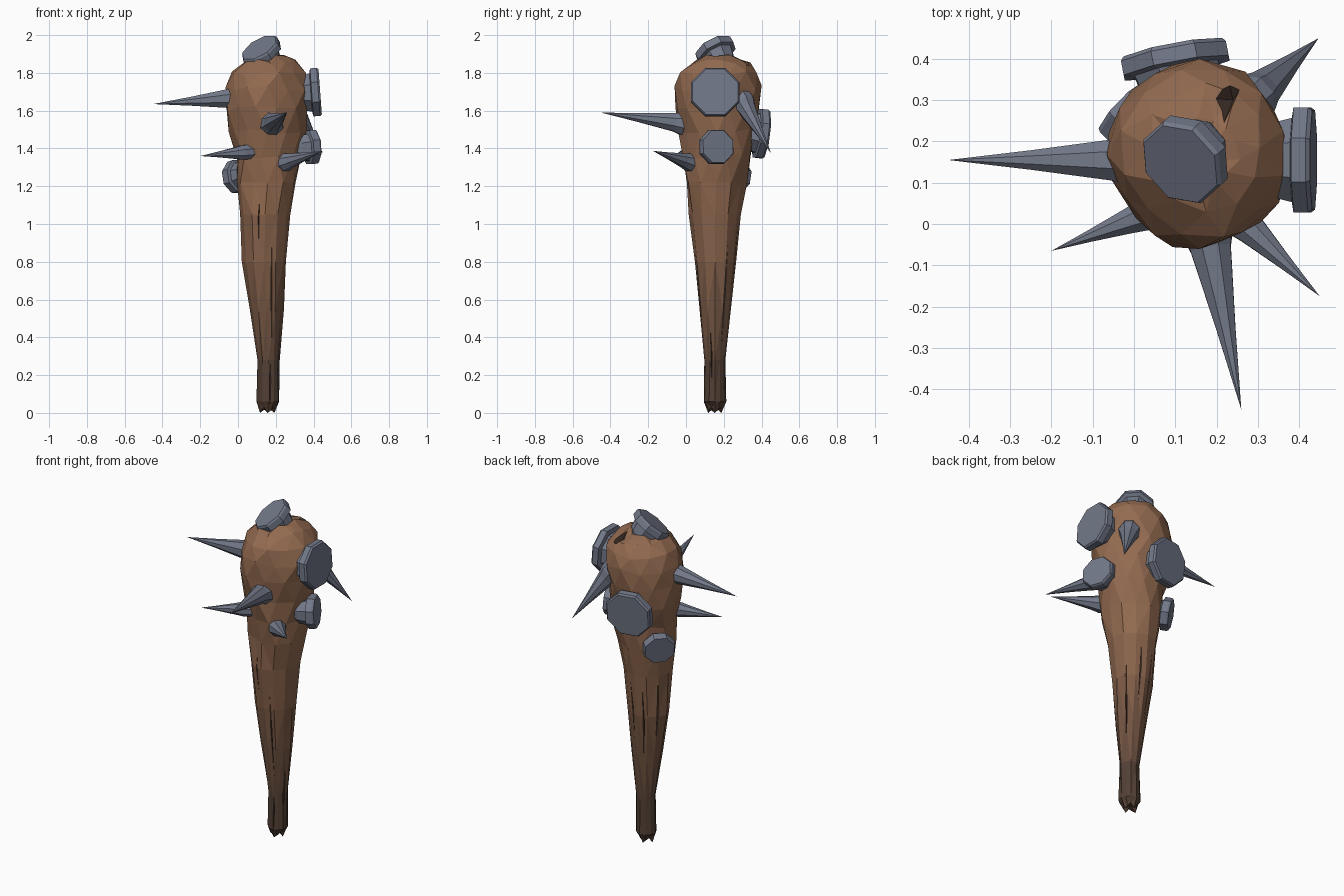
import bpy, bmesh, math, random
from mathutils import Vector

if "Cube" in bpy.data.objects:
    bpy.data.objects.remove(bpy.data.objects["Cube"])

random.seed(4)
SIDES = 12


def material(name, rgb):
    m = bpy.data.materials.new(name)
    m.diffuse_color = (*rgb, 1)
    m.use_nodes = True
    m.node_tree.nodes["Principled BSDF"].inputs["Base Color"].default_value = m.diffuse_color
    return m


def finish(name, bm, mats):
    bmesh.ops.recalc_face_normals(bm, faces=bm.faces)
    me = bpy.data.meshes.new(name)
    bm.to_mesh(me)
    bm.free()
    ob = bpy.data.objects.new(name, me)
    bpy.context.collection.objects.link(ob)
    for m in mats:
        me.materials.append(m)
    return ob


metal = material("iron", (0.17, 0.19, 0.25))
dark, light = Vector((0.085, 0.05, 0.035)), Vector((0.29, 0.145, 0.08))
woods = [material(f"wood_{i}", dark.lerp(light, i / 5)) for i in range(6)]

# Club outline: z, x min, x max, y min, y max
RINGS = [
    (0.02, .12, .195, .115, .19), (0.06, .10, .22, .095, .21),
    (0.28, .103, .218, .10, .207), (0.55, .063, .24, .07, .235),
    (0.80, .024, .257, .045, .265), (1.05, .008, .278, .015, .29),
    (1.22, .0, .312, .0, .32), (1.36, -.015, .345, -.012, .348),
    (1.49, -.055, .362, -.035, .368), (1.61, -.062, .365, -.055, .382),
    (1.72, -.055, .372, -.055, .39), (1.80, -.03, .36, -.03, .372),
    (1.86, .035, .315, .035, .335), (1.885, .1, .25, .1, .26),
]


def surface(z, a, off=0.0):
    """Point on the club outline at height z and angle a."""
    for lo, hi in zip(RINGS, RINGS[1:]):
        if lo[0] <= z <= hi[0]:
            break
    t = (z - lo[0]) / (hi[0] - lo[0])
    x0, x1, y0, y1 = (p + (q - p) * t for p, q in zip(lo[1:], hi[1:]))
    return Vector(((x0 + x1) / 2 + ((x1 - x0) / 2 + off) * math.cos(a),
                   (y0 + y1) / 2 + ((y1 - y0) / 2 + off) * math.sin(a), z))


# Wooden club, faceted
bm = bmesh.new()
loops = []
for k, r in enumerate(RINGS):
    z, rough = r[0], 0.004 if r[0] < 1.2 else 0.011
    loop = []
    for i in range(SIDES):
        a = 2 * math.pi * (i + (0.5 if k >= 7 and k % 2 else 0)) / SIDES
        p = surface(z, a, random.uniform(-rough, rough))
        if k == 0:
            p.z = 0.03 * (i % 3) / 2
        elif 6 < k:
            p.z += random.uniform(-.014, .014)
        loop.append(bm.verts.new(p))
    loops.append(loop)
for a, b in zip(loops, loops[1:]):
    for i in range(SIDES):
        j = (i + 1) % SIDES
        bm.faces.new((a[i], a[j], b[j], b[i]))
for loop, z in ((loops[0], 0.03), (loops[-1], 1.89)):
    c = bm.verts.new((0.155, 0.155, z))
    for i in range(SIDES):
        bm.faces.new((loop[i], loop[(i + 1) % SIDES], c))
bmesh.ops.triangulate(bm, faces=bm.faces[:])
for f in bm.faces:
    f.material_index = min(5, int(f.calc_center_median().z / 1.1 * 5))
club = finish("club", bm, woods)

# Cracks in the wood: thin wedges cut from the surface
bm = bmesh.new()


def wedge(points):
    vs = [bm.verts.new(p) for p in points]
    bmesh.ops.convex_hull(bm, input=vs)


def crack(deg, z0, z1, width=0.007, depth=0.03):
    a, zm = math.radians(deg), (z0 + z1) / 2
    side = Vector((-math.sin(a), math.cos(a), 0)) * width
    mid = surface(zm, a, 0.03)
    wedge([surface(z0, a, .004), surface(z1, a, .004),
           mid + side, mid - side, surface(zm, a, -depth)])


for c in [(-105, .86, 1.18), (-72, .35, 1.0), (35, .3, .95), (75, .6, 1.1),
          (110, .5, 1.02), (150, .62, 1.12), (-20, .08, .5), (-80, .04, .3)]:
    crack(*c)
# Split in the crown behind the top nail
wedge([(.2, .2, 1.95), (.3, .4, 1.92), (.21, .43, 1.92), (.24, .3, 1.81), (.13, .31, 1.95)])
cutter = finish("crack_cutter", bm, [])
cutter.hide_render = True
mod = club.modifiers.new("cracks", 'BOOLEAN')
mod.operation, mod.object, mod.solver = 'DIFFERENCE', cutter, 'EXACT'
dg = bpy.context.evaluated_depsgraph_get()
club.data = bpy.data.meshes.new_from_object(club.evaluated_get(dg))
club.modifiers.clear()
bpy.data.objects.remove(cutter)


# Nails: an eight-sided head on one side, the shank pierces the wood to a point
def nail(name, head, tip, R, shank, exposed):
    head, tip = Vector(head), Vector(tip)
    axis = tip - head
    n = axis.length
    rot = axis.to_track_quat('Z', 'Y')
    profile = [(0, .94 * R), (.01, R), (.045, R), (.05, .8 * R), (.1, .7 * R),
               (.14, shank), (n - exposed - .04, shank * 1.25),
               (n - exposed, shank), (n - exposed * .5, shank * .47)]
    bm = bmesh.new()
    rings = []
    for d, r in profile:
        rings.append([bm.verts.new(head + rot @ Vector((
            r * math.cos(math.pi * (i + .5) / 4), r * math.sin(math.pi * (i + .5) / 4), d)))
            for i in range(8)])
    bm.faces.new(rings[0])
    for a, b in zip(rings, rings[1:]):
        for i in range(8):
            bm.faces.new((a[i], a[(i + 1) % 8], b[(i + 1) % 8], b[i]))
    point = bm.verts.new(tip)
    for i in range(8):
        bm.faces.new((rings[-1][i], rings[-1][(i + 1) % 8], point))
    finish(name, bm, [metal])


nail("nail_left", (.435, .155, 1.70), (-.45, .155, 1.635), .138, .054, .40)
nail("nail_front", (.095, .422, 1.475), (.26, -.45, 1.59), .14, .053, .40)
nail("nail_front_right", (-.025, .285, 1.245), (.45, -.175, 1.387), .092, .04, .24)
nail("nail_front_left", (.41, .17, 1.41), (-.2, -.065, 1.36), .097, .033, .2)
nail("nail_top", (.112, .145, 1.934), (.447, .45, 1.375), .112, .05, .3)
